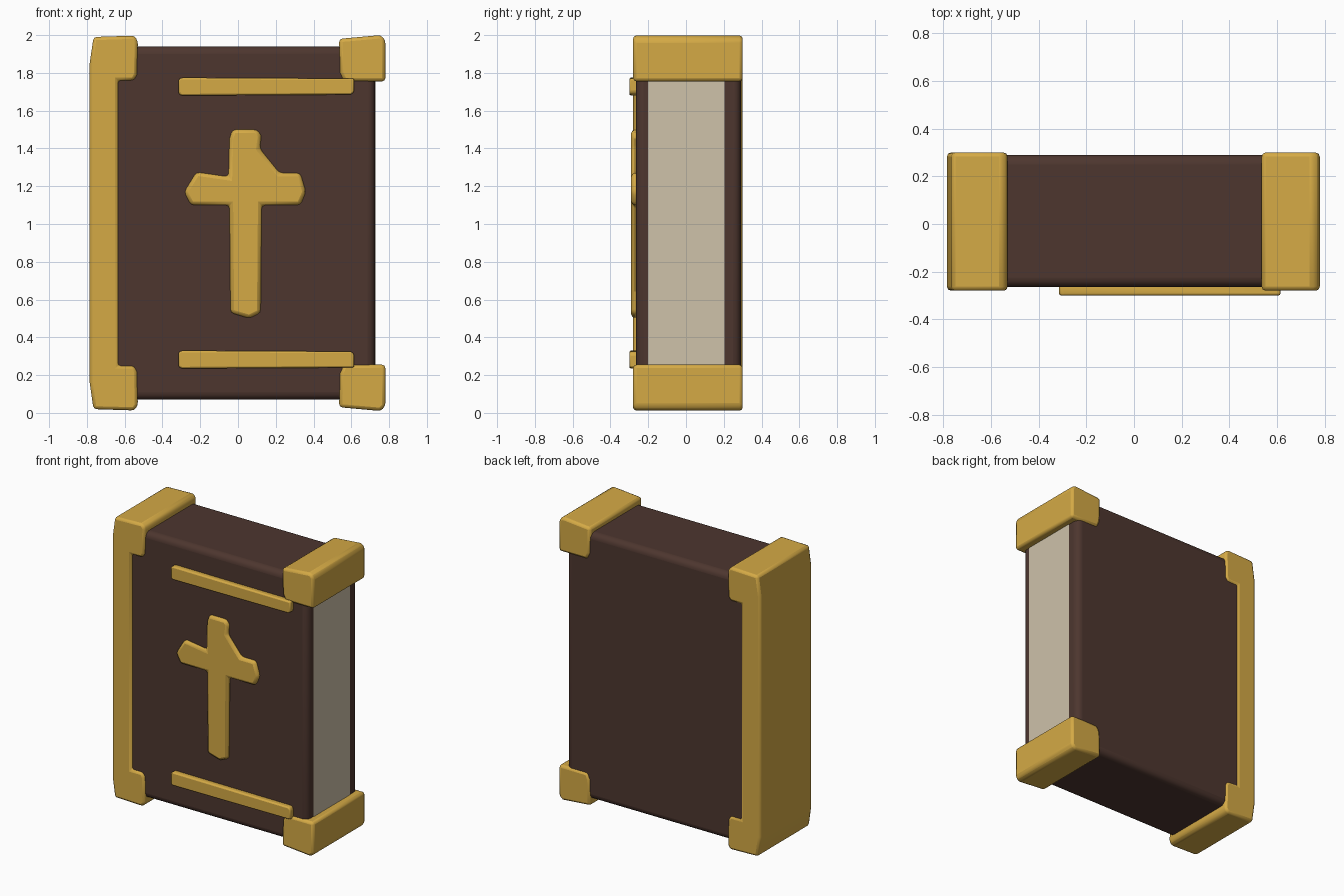
import bpy
import bmesh
import math

cube = bpy.data.objects.get("Cube")
if cube:
    bpy.data.objects.remove(cube, do_unlink=True)


def material(name, colour):
    m = bpy.data.materials.new(name)
    m.use_nodes = True
    m.diffuse_color = (*colour, 1)
    m.node_tree.nodes["Principled BSDF"].inputs["Base Color"].default_value = (*colour, 1)
    return m


gold = material("gold", (0.66, 0.40, 0.06))
leather = material("dark brown leather", (0.075, 0.037, 0.028))
paper = material("cream paper", (0.62, 0.54, 0.40))


def prism(name, outline, y0, y1, mat, bevel=0.0, segments=2):
    """Extrude an x-z outline from front y0 to back y1, with bevelled edges."""
    bm = bmesh.new()
    face = bm.faces.new([bm.verts.new((x, y0, z)) for x, z in outline])
    ext = bmesh.ops.extrude_face_region(bm, geom=[face])
    for v in ext["geom"]:
        if isinstance(v, bmesh.types.BMVert):
            v.co.y = y1
    bmesh.ops.recalc_face_normals(bm, faces=bm.faces)
    mesh = bpy.data.meshes.new(name)
    bm.to_mesh(mesh)
    bm.free()
    ob = bpy.data.objects.new(name, mesh)
    bpy.context.collection.objects.link(ob)
    mesh.materials.append(mat)
    if bevel:
        mod = ob.modifiers.new("rounded edges", "BEVEL")
        mod.width = bevel
        mod.segments = segments
        mod.limit_method = "ANGLE"
    bpy.ops.object.select_all(action="DESELECT")
    ob.select_set(True)
    bpy.context.view_layer.objects.active = ob
    bpy.ops.object.shade_smooth_by_angle(angle=math.radians(40))
    return ob


def rect(x0, x1, z0, z1):
    return [(x0, z0), (x1, z0), (x1, z1), (x0, z1)]


def flip(outline):
    """Mirror an outline about the middle height of the book."""
    return [(x, 2.01 - z) for x, z in reversed(outline)]


# Book body and the page edges on the open side
prism("cover", rect(-0.72, 0.725, 0.07, 1.94), -0.265, 0.29, leather, 0.04, 4)
prism("pages", rect(0.60, 0.728, 0.16, 1.85), -0.20, 0.205, paper)

# Spine binding with its two corner caps as one C-shaped piece
upper = [(-0.635, 1.76), (-0.55, 1.76), (-0.535, 1.79), (-0.53, 1.97),
         (-0.55, 1.997), (-0.765, 1.99), (-0.785, 1.85)]
prism("spine_binding", flip(upper)[::1] + upper, -0.28, 0.30, gold, 0.025)

# Corner caps on the open side
cap = [(0.56, 1.755), (0.78, 1.755), (0.78, 1.975), (0.755, 2.0),
       (0.535, 1.98), (0.54, 1.80)]
# Front bars, stepping up into the caps
bar = [(-0.315, 1.69), (-0.30, 1.68), (0.60, 1.685), (0.615, 1.70),
       (0.615, 1.77), (-0.30, 1.775), (-0.315, 1.765)]
for side, shape in (("upper", lambda o: o), ("lower", flip)):
    prism(side + "_corner_cap", shape(cap), -0.28, 0.30, gold, 0.025)
    prism(side + "_front_bar", shape(bar), -0.30, -0.25, gold, 0.018)

# Raised cross with chamfered ends and a small brace under one arm
cross = [(-0.04, 0.53), (0.06, 0.50), (0.12, 0.53), (0.125, 1.10), (0.33, 1.10),
         (0.36, 1.17), (0.33, 1.27), (0.22, 1.27), (0.115, 1.40), (0.125, 1.47),
         (0.10, 1.50), (-0.03, 1.50), (-0.045, 1.45), (-0.05, 1.25), (-0.22, 1.275),
         (-0.285, 1.17), (-0.25, 1.10), (-0.045, 1.10)]
prism("front_cross", cross, -0.29, -0.25, gold, 0.02)
